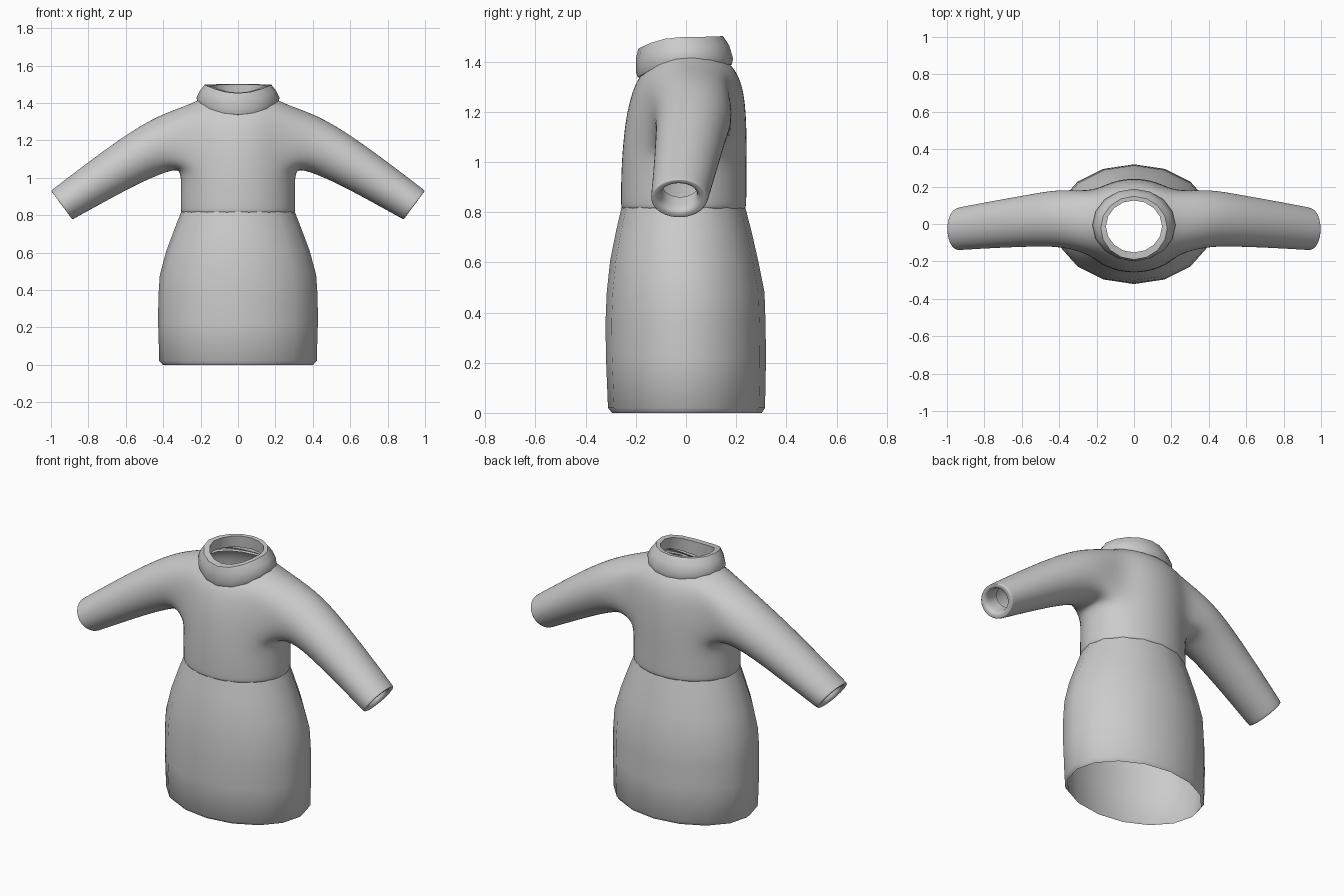
import bpy, bmesh, math
from mathutils import Vector

if "Cube" in bpy.data.objects:
    bpy.data.objects.remove(bpy.data.objects["Cube"])


def ring(rx, yf, yb, zf, zs=None, zb=None, a0=-90, a1=270, n=16):
    """Oval ring of points; height can differ at front, sides and back."""
    zs = zf if zs is None else zs
    zb = zf if zb is None else zb
    pts = []
    for i in range(n):
        t = math.radians(a0 + (a1 - a0) * i / n)
        c, s = math.cos(t), math.sin(t)
        z = zs * c * c + (zf if s < 0 else zb) * s * s
        pts.append(Vector((rx * c, (yf + yb) / 2 + (yb - yf) / 2 * s, z)))
    return pts


def bridge(bm, a, b, closed=True):
    n = len(a)
    for i in range(n if closed else n - 1):
        j = (i + 1) % n
        bm.faces.new((a[i], a[j], b[j], b[i]))


def finish(bm, name, angle=50):
    bmesh.ops.recalc_face_normals(bm, faces=bm.faces)
    me = bpy.data.meshes.new(name)
    bm.to_mesh(me)
    bm.free()
    ob = bpy.data.objects.new(name, me)
    bpy.context.collection.objects.link(ob)
    bpy.ops.object.select_all(action='DESELECT')
    ob.select_set(True)
    bpy.context.view_layer.objects.active = ob
    bpy.ops.object.shade_smooth_by_angle(angle=math.radians(angle))
    return ob


def loft(name, rings):
    bm = bmesh.new()
    rows = [[bm.verts.new(p) for p in ring(*r)] for r in rings]
    for a, b in zip(rows, rows[1:]):
        bridge(bm, a, b)
    return finish(bm, name)


# Skirt, open at the hem and waist
loft("skirt", [
    (.402, -.295, .302, 0), (.421, -.311, .315, .02), (.427, -.319, .319, .22),
    (.426, -.321, .317, .36), (.418, -.316, .313, .48), (.383, -.302, .287, .61),
    (.342, -.280, .262, .72), (.303, -.257, .236, .82)])

# Folded collar, tilted down to the front
loft("collar", [
    (.190, -.170, .160, 1.335, 1.400, 1.385),
    (.216, -.192, .182, 1.337, 1.402, 1.387),
    (.222, -.200, .188, 1.360, 1.428, 1.412),
    (.203, -.199, .172, 1.415, 1.466, 1.465),
    (.178, -.190, .148, 1.452, 1.498, 1.502),
    (.150, -.152, .126, 1.455, 1.495, 1.500),
    (.158, -.156, .132, 1.370, 1.430, 1.430)])

# Right half of the sweater body, with a hole left for the sleeve
bm = bmesh.new()
body = [
    (.285, -.24, .22, .812), (.310, -.262, .243, .812), (.314, -.266, .247, .83),
    (.312, -.265, .247, .93), (.312, -.260, .248, 1.04), (.315, -.247, .247, 1.17),
    (.310, -.225, .235, 1.26, 1.30, 1.29), (.275, -.205, .208, 1.31, 1.39, 1.355),
    (.205, -.185, .178, 1.34, 1.425, 1.39)]
rows = []
for r in body:
    pts = ring(*r, a0=-90, a1=112.5, n=9)
    pts[0].x = pts[-1].x = 0
    rows.append([bm.verts.new(p) for p in pts])
LOW, TOP, C0, C1 = 4, 7, 2, 6
for i in range(len(rows) - 1):
    for j in range(8):
        if not (LOW <= i < TOP and C0 <= j < C1):
            bm.faces.new((rows[i][j], rows[i][j + 1], rows[i + 1][j + 1], rows[i + 1][j]))
hole = rows[LOW][C0:C1 + 1] + [rows[i][C1] for i in range(LOW + 1, TOP)]
hole += rows[TOP][C0:C1 + 1][::-1] + [rows[i][C0] for i in range(TOP - 1, LOW, -1)]

# Sleeve: underside x,z / upper x,z / front y, back y
stations = [
    (.345, 1.045, .43, 1.335, -.120, .190), (.50, .985, .61, 1.225, -.122, .160),
    (.70, .878, .81, 1.078, -.130, .124), (.865, .787, .98, .948, -.140, .092),
    (.885, .776, 1.0, .932, -.141, .087), (.890, .783, .998, .929, -.133, .079),
    (.908, .808, .98, .905, -.100, .040), (.84, .86, .91, .96, -.095, .050)]
prev = hole
for bx, bz, tx, tz, yf, yb in stations:
    lo, hi = Vector((bx, 0, bz)), Vector((tx, 0, tz))
    mid, half = (lo + hi) / 2, (hi - lo) / 2
    cur = []
    for k in range(14):
        t = -math.pi / 2 + (k - 2) * math.tau / 14
        p = mid + half * math.sin(t) * 1.02
        p.y = (yf + yb) / 2 + (yb - yf) / 2 * 1.02 * math.cos(t)
        cur.append(bm.verts.new(p))
    bridge(bm, prev, cur)
    prev = cur
loose = [v for v in bm.verts if not v.link_faces]
bmesh.ops.delete(bm, geom=loose, context='VERTS')

# Mirror to the other side and smooth the shoulder join
top = finish(bm, "sweater_body_and_sleeves", 180)
top.modifiers.new("mirror", 'MIRROR').use_clip = True
sub = top.modifiers.new("smooth", 'SUBSURF')
sub.levels = sub.render_levels = 2
